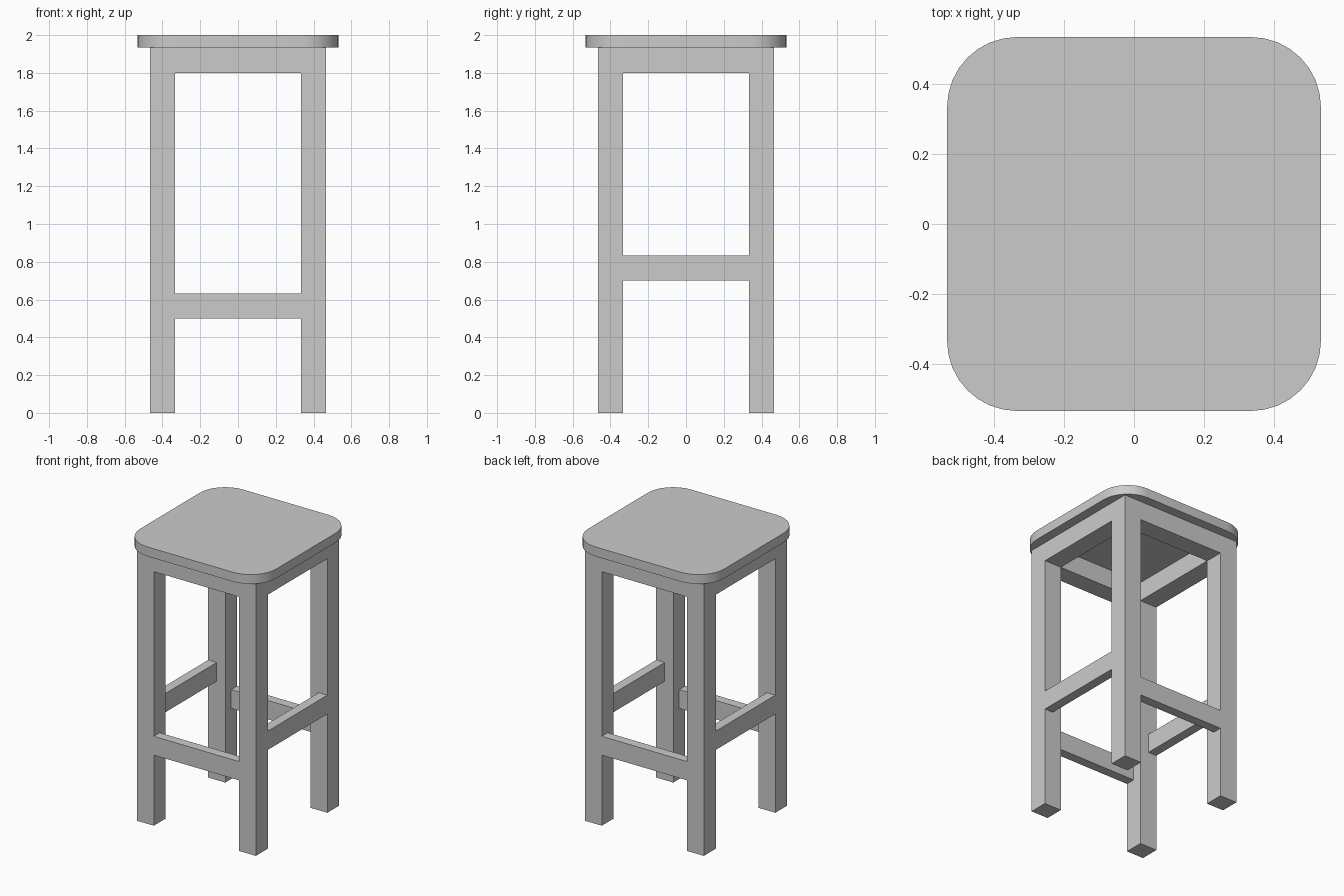
import bpy, bmesh, math

if "Cube" in bpy.data.objects:
    bpy.data.objects.remove(bpy.data.objects["Cube"])

SEAT_HALF, SEAT_Z, TOP = 0.5333, 1.9333, 2.0
OUT, IN = 0.4667, 0.3333      # outer and inner faces of the legs
MID = 0.4                     # inner face of the thin stretchers
RADIUS, STEPS = 0.2, 8        # seat corner rounding


def finish(name, bm):
    bmesh.ops.recalc_face_normals(bm, faces=bm.faces)
    mesh = bpy.data.meshes.new(name)
    bm.to_mesh(mesh)
    bm.free()
    obj = bpy.data.objects.new(name, mesh)
    bpy.context.collection.objects.link(obj)
    return obj


def box(name, x, y, z):
    bm = bmesh.new()
    bmesh.ops.create_cube(bm, size=1)
    for v in bm.verts:
        v.co = [r[0] if c < 0 else r[1] for c, r in zip(v.co, (x, y, z))]
    return finish(name, bm)


def span(sign, a, b):
    return sorted((sign * a, sign * b))


# Seat: rounded square slab
bm = bmesh.new()
ring = []
c = SEAT_HALF - RADIUS
for q, (sx, sy) in enumerate(((1, 1), (-1, 1), (-1, -1), (1, -1))):
    for i in range(STEPS + 1):
        a = math.pi / 2 * (q + i / STEPS)
        ring.append(bm.verts.new((sx * c + RADIUS * math.cos(a),
                                  sy * c + RADIUS * math.sin(a), SEAT_Z)))
base = bm.faces.new(ring)
ext = bmesh.ops.extrude_face_region(bm, geom=[base], use_keep_orig=True)
for v in ext["geom"]:
    if isinstance(v, bmesh.types.BMVert):
        v.co.z = TOP
seat = finish("seat", bm)
bpy.context.view_layer.objects.active = seat
seat.select_set(True)
bpy.ops.object.shade_smooth_by_angle(angle=math.radians(30))

# Legs: four square posts
for sy, fb in ((-1, "front"), (1, "back")):
    for sx, lr in ((-1, "left"), (1, "right")):
        box(f"{fb}_{lr}_leg", span(sx, IN, OUT), span(sy, IN, OUT), (0, SEAT_Z))

# Aprons under the seat, and stretchers lower down (side pair sits higher)
for s, fb, lr in ((-1, "front", "left"), (1, "back", "right")):
    box(f"{fb}_apron", (-IN, IN), span(s, IN, OUT), (1.8, SEAT_Z))
    box(f"{lr}_apron", span(s, IN, OUT), (-IN, IN), (1.8, SEAT_Z))
    box(f"{fb}_stretcher", (-IN, IN), span(s, MID, OUT), (0.5, 0.6333))
    box(f"{lr}_stretcher", span(s, MID, OUT), (-IN, IN), (0.7, 0.8333))
